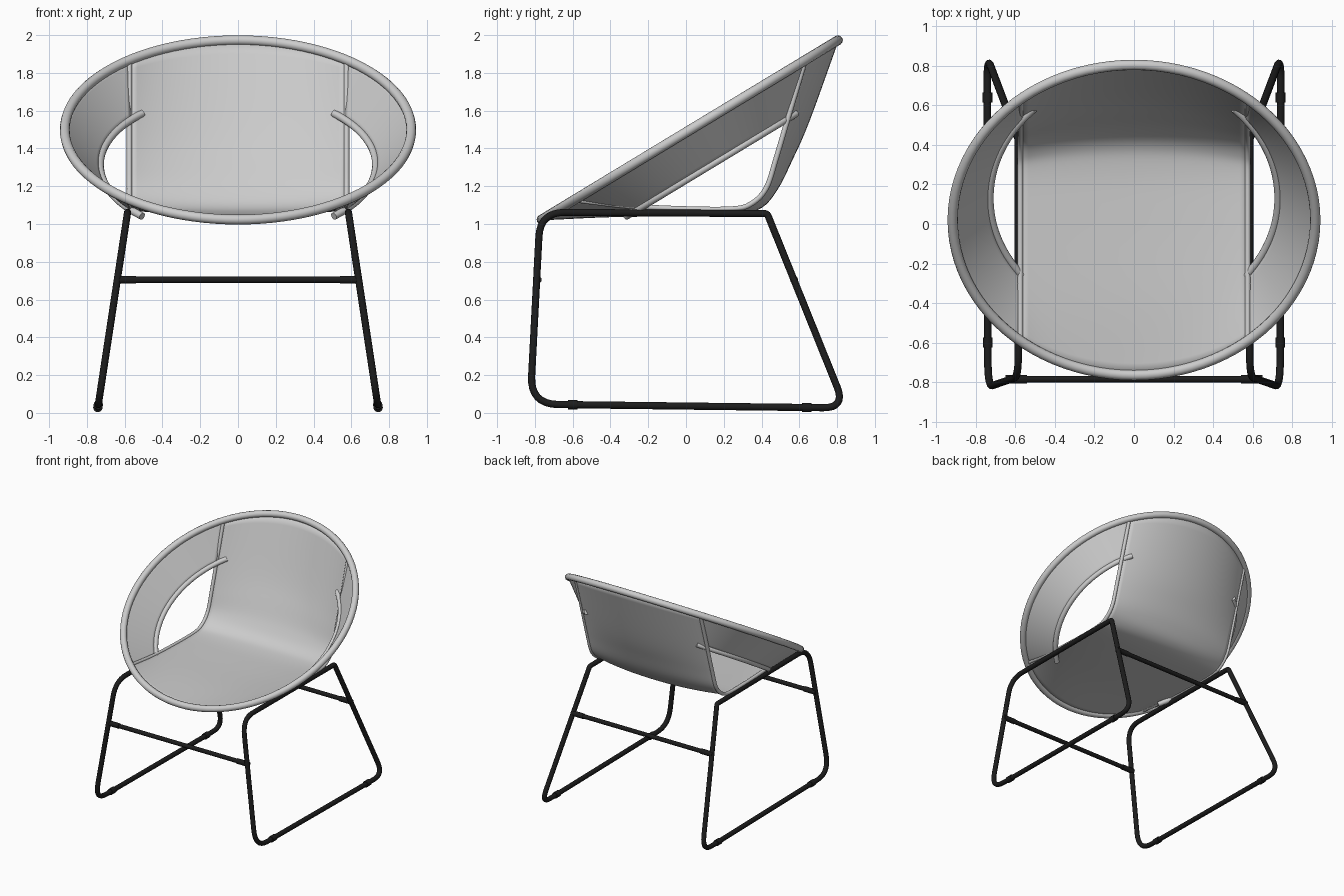
import bpy, math
from mathutils import Vector

if "Cube" in bpy.data.objects:
    bpy.data.objects.remove(bpy.data.objects["Cube"])

TILT = math.atan2(0.475, 0.785)
R_RIM, R_ARM, DROP = 0.917, 0.73, 0.216
RIM_C = Vector((0, 0.02, 1.498))
V = Vector((0, math.cos(TILT), math.sin(TILT)))     # up-slope direction in the rim plane
N = Vector((0, math.sin(TILT), -math.cos(TILT)))    # bowl axis, pointing down and back
EDGE_X = 0.575

black = bpy.data.materials.new("black_metal")
black.diffuse_color = (0.012, 0.012, 0.012, 1)
black.use_nodes = True
black.node_tree.nodes["Principled BSDF"].inputs["Base Color"].default_value = black.diffuse_color


def finish(ob, mat=None):
    bpy.ops.object.select_all(action='DESELECT')
    ob.select_set(True)
    bpy.context.view_layer.objects.active = ob
    if ob.type == 'CURVE':
        bpy.ops.object.convert(target='MESH')
        ob = bpy.context.object
    bpy.ops.object.shade_smooth_by_angle(angle=math.radians(40))
    if mat:
        ob.data.materials.append(mat)
    return ob


def tube(name, pts, radius, cyclic=False, mat=None):
    cu = bpy.data.curves.new(name, 'CURVE')
    cu.dimensions = '3D'
    cu.bevel_depth = radius
    cu.bevel_resolution = 4
    cu.use_fill_caps = True
    sp = cu.splines.new('POLY')
    sp.points.add(len(pts) - 1)
    for p, co in zip(sp.points, pts):
        p.co = (*co, 1)
    sp.use_cyclic_u = cyclic
    ob = bpy.data.objects.new(name, cu)
    bpy.context.collection.objects.link(ob)
    return finish(ob, mat)


def sheet(name, rows):
    n = len(rows[0])
    verts = [p for row in rows for p in row]
    faces = [(i*n + j, i*n + j + 1, (i+1)*n + j + 1, (i+1)*n + j)
             for i in range(len(rows) - 1) for j in range(n - 1)]
    me = bpy.data.meshes.new(name)
    me.from_pydata(verts, [], faces)
    ob = bpy.data.objects.new(name, me)
    bpy.context.collection.objects.link(ob)
    mod = ob.modifiers.new("thickness", 'SOLIDIFY')
    mod.thickness = 0.008
    mod.offset = 0
    return finish(ob)


def smooth_path(pts, n=6):
    # Catmull-Rom curve through the points
    p = [Vector(a) for a in pts]
    p = [2*p[0] - p[1]] + p + [2*p[-1] - p[-2]]
    out = []
    for i in range(1, len(p) - 2):
        a, b, c, d = p[i-1:i+3]
        for k in range(n):
            t = k / n
            out.append(0.5*(2*b + (c - a)*t + (2*a - 5*b + 4*c - d)*t*t
                            + (3*b - a - 3*c + d)*t**3))
    return out + [p[-2]]


def fillet(corners, n=8):
    # closed path of (y, z, cut length) corners, rounded where cut > 0
    out = []
    for i, (y, z, cut) in enumerate(corners):
        c = Vector((y, z))
        a = Vector(corners[i-1][:2])
        b = Vector(corners[(i+1) % len(corners)][:2])
        if not cut:
            out.append(c)
            continue
        s, e = c + (a - c).normalized()*cut, c + (b - c).normalized()*cut
        out += [s*(1-t)**2 + c*2*t*(1-t) + e*t*t for t in (k/n for k in range(n + 1))]
    return out


def cone_point(side, r, drop, ang):
    return RIM_C + N*drop + V*(r*math.sin(ang)) + Vector((side*r*math.cos(ang), 0, 0))


# Round tilted rim
tube("rim", [cone_point(1, R_RIM, 0, 2*math.pi*i/96) for i in range(96)], 0.026, True)

# Seat and back: one sheet blended from edge profile to centre profile
half = math.sqrt(R_RIM**2 - EDGE_X**2)
end_e = [RIM_C + V*s*half for s in (-1, 1)]
end_c = [RIM_C + V*s*R_RIM for s in (-1, 1)]
edge = smooth_path([end_e[0].yz, (-.3, 1.095), (0, 1.08), (.25, 1.08), (.35, 1.11),
                    (.425, 1.19), (.475, 1.34), (.54, 1.56), end_e[1].yz])
mid = smooth_path([end_c[0].yz, (-.4, 1.04), (0, 1.045), (.27, 1.055), (.40, 1.09),
                   (.485, 1.19), (.56, 1.34), (.65, 1.545), end_c[1].yz])
rows = []
for e, m in zip(edge, mid):
    row = []
    for j in range(29):
        x = EDGE_X*(j/14 - 1)
        w = (math.sqrt(R_RIM**2 - x*x) - half) / (R_RIM - half)
        row.append((x, *e.lerp(m, w)))
    rows.append(row)
sheet("seat_and_back", rows)

# Runner path of one side of the frame
loop = fillet([(-.772, 1.062, .13), (.43, 1.055, .015), (.845, .026, .12), (-.825, .046, .15)])


def frame_x(z):
    return 0.585 + (1.06 - z)*0.152


for side, label in ((-1, "left"), (1, "right")):
    # Conical side wing, trimmed where it meets the sheet
    rows = []
    for i in range(9):
        s = i / 8
        r = R_RIM + (R_ARM - R_RIM)*s
        lim = math.acos(0.57 / r)
        rows.append([cone_point(side, r, DROP*s, lim*(j/20 - 1)) for j in range(41)])
    sheet(label + "_side_wing", rows)

    # Arm bar along the lower wing edge, and rod along the sheet edge
    lim = math.radians(46)
    tube(label + "_arm_bar",
         [cone_point(side, R_ARM, DROP, lim*(j/20 - 1)) for j in range(41)], 0.02)
    tube(label + "_seat_edge_rod", [(side*EDGE_X, *p) for p in edge], 0.014)

    # Closed leg frame leaning outward
    tube(label + "_leg_frame", [(side*frame_x(p.y), p.x, p.y) for p in loop],
         0.019, True, black)

    # Foot sleeves
    for y, z, end in ((-.6, .043, "front"), (.64, .0285, "rear")):
        x = side*frame_x(z)
        tube(f"{label}_{end}_foot_sleeve",
             [(x, y - .025, z), (x, y + .025, z)], 0.025, False, black)

# Cross bars with thicker end sockets
for y, end in ((-.785, "front"), (.572, "rear")):
    z = 0.705
    x = frame_x(z)
    tube(end + "_cross_bar", [(-x, y, z), (x, y, z)], 0.017, False, black)
    for side, label in ((-1, "left"), (1, "right")):
        tube(f"{end}_{label}_bar_socket",
             [(side*.54, y, z), (side*(x + .01), y, z)], 0.021, False, black)
